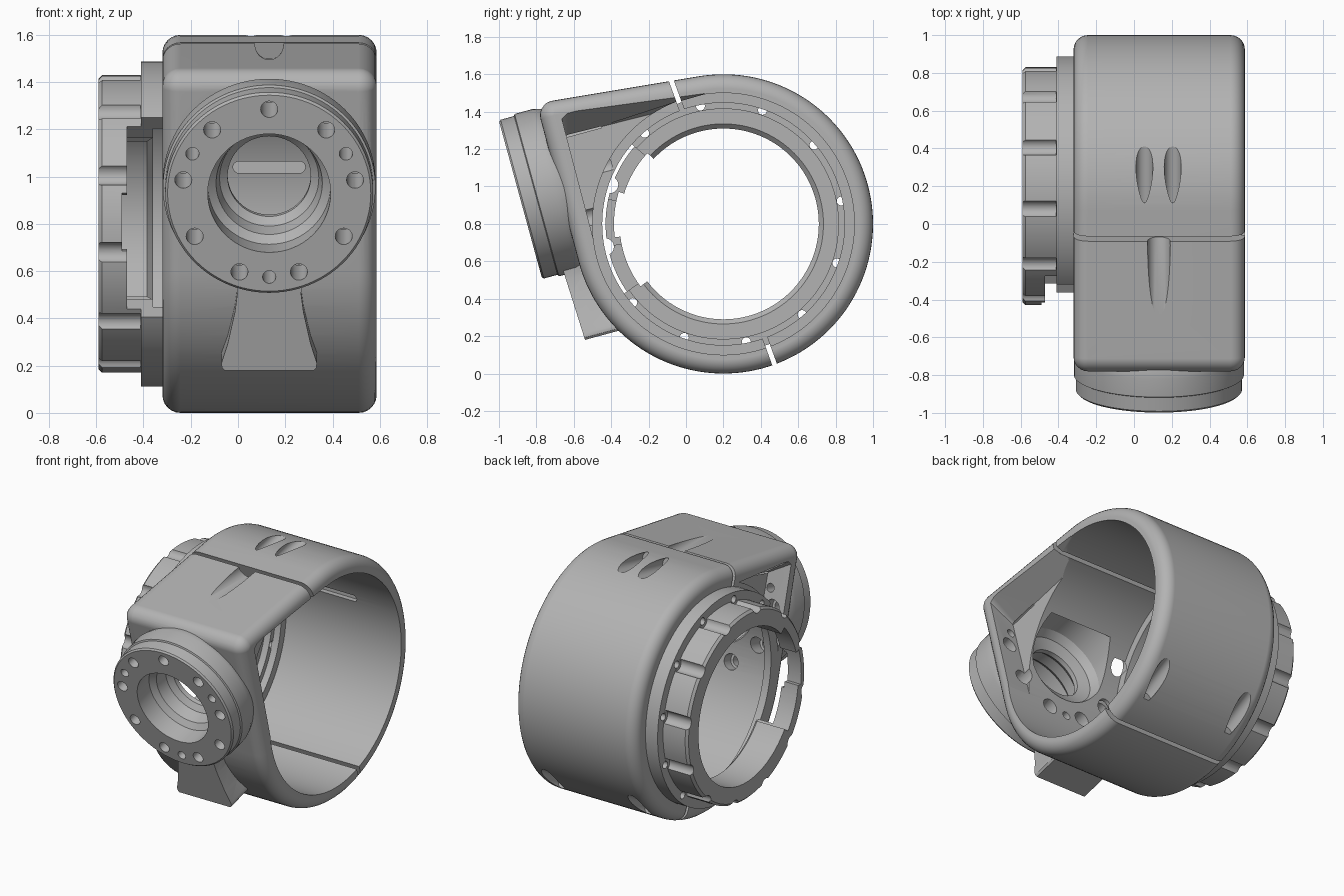
import bpy, bmesh, math
from mathutils import Vector

if "Cube" in bpy.data.objects:
    bpy.data.objects.remove(bpy.data.objects["Cube"], do_unlink=True)

grey = bpy.data.materials.new("machined_grey")
grey.use_nodes = True
GREY = (0.45, 0.45, 0.45, 1)
grey.diffuse_color = GREY
grey.node_tree.nodes["Principled BSDF"].inputs["Base Color"].default_value = GREY


def slope(degrees):
    a = math.radians(degrees)
    return Vector((0, math.cos(a), math.sin(a)))


MID = 0.132                                   # centre plane of the shell in x
AXIS = Vector((0, 0.2, 0.8))                  # ring axis runs along x through here
SHOULDER = Vector((0, -0.70, 1.38))           # centre of the rounded front shoulder
X = Vector((1, 0, 0))
BOSS = Vector((MID, -0.885, 0.93))            # centre of the round mounting face
INWARD = slope(15.3)


def polar(centre, r, degrees):
    return centre + slope(degrees) * r


def finish(name, bm):
    bmesh.ops.recalc_face_normals(bm, faces=bm.faces[:])
    mesh = bpy.data.meshes.new(name)
    bm.to_mesh(mesh)
    bm.free()
    obj = bpy.data.objects.new(name, mesh)
    obj.data.materials.append(grey)
    bpy.context.scene.collection.objects.link(obj)
    return obj


def loft(name, sections, closed=False):
    """Skin equal-length point loops into a closed solid."""
    bm = bmesh.new()
    loops = [[bm.verts.new(p) for p in s] for s in sections]
    pairs = list(zip(loops, loops[1:]))
    if closed:
        pairs.append((loops[-1], loops[0]))
    else:
        bm.faces.new(loops[0])
        bm.faces.new(loops[-1])
    for a, b in pairs:
        for i in range(len(a)):
            bm.faces.new((a[i - 1], a[i], b[i], b[i - 1]))
    return finish(name, bm)


def lathe(name, profile, origin, direction, n=96, closed=False):
    """Turn (radius, depth) points around an axis."""
    rot = direction.to_track_quat('Z', 'Y').to_matrix()
    return loft(name, [[origin + rot @ Vector((r * math.cos(math.tau * i / n),
                r * math.sin(math.tau * i / n), d)) for i in range(n)]
                for r, d in profile], closed)


def rod(origin, direction, r, start, end, n=32):
    return lathe("cutter", [(r, start), (r, end)], origin, direction, n)


def ring_rod(r, x0, x1):
    return rod(AXIS, X, r, x0, x1, 128)


def arc(r, a0, a1, n=24):
    return [polar(AXIS, r, a0 + (a1 - a0) * i / n) for i in range(n + 1)]


def sector(r, x0, x1, a0, a1):
    """Pie slice around the ring axis."""
    return loft("cutter", [[p + X * x for p in [AXIS] + arc(r, a0, a1)] for x in (x0, x1)])


def combine(obj, others, operation='DIFFERENCE'):
    """Apply booleans one by one, falling back to another solver, and drop the helpers."""
    for other in others:
        other.hide_render = True
        before = len(obj.data.vertices)
        mod = obj.modifiers.new("bool", 'BOOLEAN')
        mod.operation, mod.object = operation, other
        for solver in ('MANIFOLD', 'EXACT', 'FLOAT'):
            mod.solver = solver
            graph = bpy.context.evaluated_depsgraph_get()
            graph.update()
            mesh = bpy.data.meshes.new_from_object(obj.evaluated_get(graph))
            if len(mesh.vertices) != before and len(mesh.vertices) > 0.2 * before:
                obj.data = mesh
                break
        obj.modifiers.clear()
        bpy.data.objects.remove(other, do_unlink=True)


# Shell: a drum drawn out to a rounded shoulder, with rounded rims
def shell_section(x, inset):
    drum = arc(0.8 - inset, -165, 99.4, 100)
    nose = [polar(SHOULDER, 0.08 - inset, 99.4 + 95.6 * i / 10) for i in range(11)]
    return [p + X * x for p in drum + nose]


ROUND = 0.076
turns = [math.radians(15 * i) for i in range(7)]
rim = [(ROUND * (1 - math.sin(t)), ROUND * (1 - math.cos(t))) for t in turns]
shell = loft("split_shell", [shell_section(-0.32 + dx, d) for dx, d in reversed(rim)]
             + [shell_section(0.587 - dx, d) for dx, d in rim])

# Round tilted boss with a stepped rim
boss = lathe("boss", [(0.43, 0), (0.44, 0.01), (0.44, 0.085), (0.45, 0.09),
                      (0.45, 0.19), (0.43, 0.26)], BOSS, INWARD)

# Flared foot below the boss
rows = []
for t, w in [(0, 0.19), (0.03, 0.2), (0.08, 0.202), (0.3, 0.175), (0.65, 0.145),
             (0.85, 0.135), (1, 0.14)]:
    y, z = -0.54 - 0.12 * t, 0.18 + 0.38 * t
    rows.append([(MID + s * w, y + d, z + d * 0.27)
                 for s, d in ((-1, 0), (1, 0), (1, 0.22), (-1, 0.22))])
combine(shell, [boss, loft("foot", rows)], 'UNION')

# Hollow of the drum
cutters = [ring_rod(0.7, -0.27, 0.8), ring_rod(0.648, -0.52, 0.82)]

# Shallow side pockets behind the boss, their roofs sloping towards the middle web
high, low = [(-0.665, 1.37), (-0.635, 1.40)], [(-0.65, 1.265), (-0.63, 1.275)]
cutters.append(loft("cutter", [
    [(x, y, z) for y, z in top + [(0.1, peak), (0.1, 0.8), (-0.45, 0.55)]]
    for x, top, peak in ((0.6, high, 1.5), (0.42, low, 1.46))]))
cutters.append(loft("cutter", [
    [(x, y, z) for y, z in top] + [p + X * x for p in arc(0.72, a0, 178)]
    for x, top, a0 in ((-0.34, high, 114), (-0.156, low, 128))]))

# Stepped bore in the boss, opening to a dish inside the drum
cutters.append(lathe("cutter", [
    (0.26, -0.1), (0.26, 0.13), (0.225, 0.16), (0.21, 0.24), (0.176, 0.27),
    (0.176, 0.3), (0.25, 0.33), (0.28, 0.38), (0.28, 0.6)], BOSS, INWARD, 64))

# Bolt circle, with wider seats on the inner side
up = X.cross(INWARD)
for deg, r in [(0, 0.036), (180, 0.028)] + [(s * a, q) for s in (1, -1) for a, q in
              ((41, 0.036), (62, 0.028), (81, 0.036), (121, 0.036), (160, 0.036))]:
    a = math.radians(deg)
    spot = BOSS + (X * math.sin(a) + up * math.cos(a)) * 0.368
    seat = 0.052 if r > 0.03 else r
    cutters.append(lathe("cutter", [(r, -0.1), (r, 0.24), (seat, 0.241), (seat, 0.52)],
                         spot, INWARD, 20))

# Clamp screw pockets and the front groove
for x in (0.055, 0.205):
    cutters.append(rod(Vector((x, 0.29, 1.59)), slope(13), 0.045, -0.19, 0.3))
for x in (-0.19, 0.455):
    cutters.append(rod(Vector((x, 0.774, 0.251)), slope(27), 0.047, -0.15, 0.3))
cutters.append(rod(Vector((MID, 0, 1.56)), slope(0.6), 0.06, -0.6, -0.07))

# Round-ended slot inside the rear wall
slot = [math.radians(15 * i) for i in range(24)]
cutters.append(loft("cutter", [
    [(MID + math.copysign(0.128, math.cos(a + 0.01)) + 0.025 * math.cos(a), y,
      1.04 + 0.025 * math.sin(a)) for a in slot] for y in (0.8, 0.9)]))

# Slanted seam through the ring axis
cutters.append(rod(AXIS, slope(20), 1.4, -0.013, 0.013))
combine(shell, cutters)

# Bolted flange and notched collar on the right side
collar = lathe("notched_collar", [
    (0.51, -0.59), (0.615, -0.59), (0.63, -0.575), (0.63, -0.41), (0.688, -0.41),
    (0.688, -0.315), (0.615, -0.315), (0.615, -0.36), (0.535, -0.36), (0.51, -0.385)],
    AXIS, X, 128, True)
cutters = []
for k in range(12):
    spot = polar(AXIS, 0.642, 11 + 30 * k)
    cutters.append(rod(spot, X, 0.045, -0.7, -0.412, 20))
    cutters.append(rod(spot, X, 0.024, -0.72, -0.2, 16))

# Window at the front of the collar, with a thinned outer strip
cutters += [sector(1, -0.47, -0.2, 139, 215), sector(0.9, -0.49, -0.21, 168, 191),
            sector(0.555, -0.7, -0.22, 137, 217), sector(0.585, -0.71, -0.23, 163, 187)]
combine(collar, cutters)

# Crisp machined edges, smooth round surfaces
for obj in (shell, collar):
    bpy.ops.object.select_all(action='DESELECT')
    obj.select_set(True)
    bpy.context.view_layer.objects.active = obj
    bpy.ops.object.shade_smooth_by_angle(angle=math.radians(28))
    obj.modifiers.new("even_shading", 'WEIGHTED_NORMAL').keep_sharp = True
